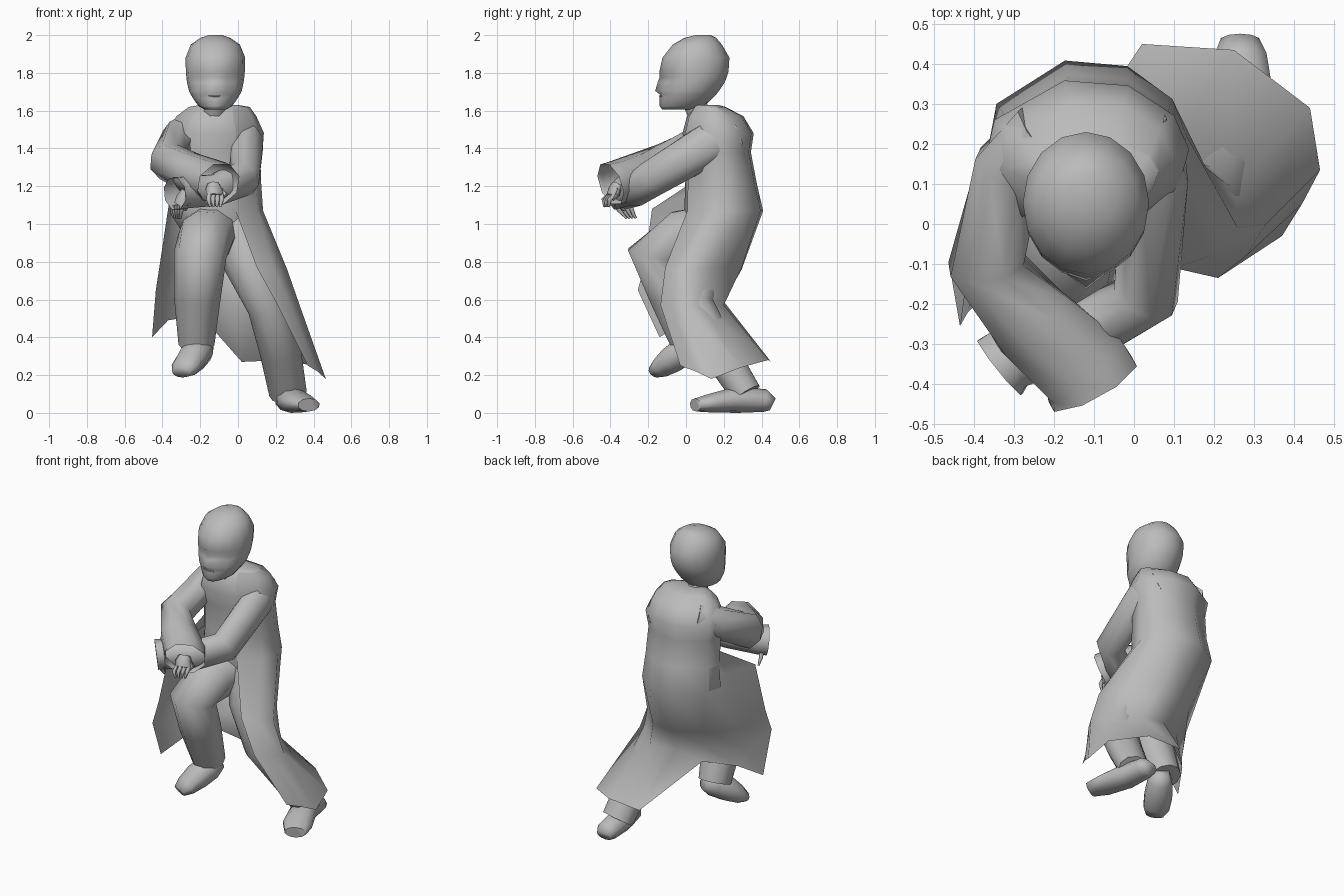
import bpy, bmesh
from math import cos, sin, radians, pi
from mathutils import Vector

old = bpy.data.objects.get("Cube")
if old:
    bpy.data.objects.remove(old, do_unlink=True)

# Plain grey used on every part
grey = bpy.data.materials.new("plain_grey")
grey.use_nodes = True
grey.diffuse_color = (0.5, 0.5, 0.5, 1)
shader = next(n for n in grey.node_tree.nodes if n.type == "BSDF_PRINCIPLED")
shader.inputs["Base Color"].default_value = grey.diffuse_color
shader.inputs["Roughness"].default_value = 0.8

UP = Vector((0, 0, 1))
SIDE = Vector((1, 0, 0))


def loft(name, rows, closed=True, caps=(True, True)):
    """Skin a list of point rows into one smooth-shaded object."""
    bm = bmesh.new()
    grid = [[bm.verts.new(p) for p in row] for row in rows]
    count = len(grid[0])
    for upper, lower in zip(grid, grid[1:]):
        for i in range(count if closed else count - 1):
            j = (i + 1) % count
            bm.faces.new((upper[i], lower[i], lower[j], upper[j]))
    if closed and caps[0]:
        bm.faces.new(grid[0])
    if closed and caps[1]:
        bm.faces.new(grid[-1][::-1])
    if closed:
        bmesh.ops.recalc_face_normals(bm, faces=bm.faces)
    mesh = bpy.data.meshes.new(name)
    bm.to_mesh(mesh)
    bm.free()
    obj = bpy.data.objects.new(name, mesh)
    bpy.context.collection.objects.link(obj)
    mesh.materials.append(grey)
    bpy.ops.object.select_all(action="DESELECT")
    obj.select_set(True)
    bpy.context.view_layer.objects.active = obj
    bpy.ops.object.shade_smooth_by_angle(angle=radians(75))


def tube(name, path, radii, reference=UP, sides=8, caps=(True, True)):
    """Limb along a path; each radius pair is (sideways, upward)."""
    points = [Vector(p) for p in path]
    rows = []
    for i, point in enumerate(points):
        before, after = points[max(i - 1, 0)], points[min(i + 1, len(points) - 1)]
        along = (after - before).normalized()
        across = along.cross(reference).normalized()
        over = across.cross(along)
        wide, tall = radii[i]
        turns = [2 * pi * (k + 0.5) / sides for k in range(sides)]
        rows.append([point + across * wide * cos(t) + over * tall * sin(t) for t in turns])
    loft(name, rows, caps=caps)


def oval(centre, size, height, angles):
    return [Vector((centre[0] + size[0] * cos(radians(a)),
                    centre[1] + size[1] * sin(radians(a)), height)) for a in angles]


# Torso: level ovals, from the collar down to the pelvis
bearings = [-65, -28, 5, 32, 66, 102, 152, 188, 232]
levels = [((-.1, .115), (.1, .06), 1.63),
          ((-.1, .125), (.16, .085), 1.62),
          ((-.115, .155), (.21, .15), 1.57),
          ((-.12, .17), (.255, .19), 1.48),
          ((-.12, .175), (.235, .17), 1.38),
          ((-.115, .185), (.235, .19), 1.22),
          ((-.12, .2), (.25, .21), 1.07)]
pelvis = ((-.1, .16), (.18, .14), .93)
loft("vest", [oval(*level, bearings + [264]) for level in levels + [pelvis]])

# Long coat: one open shell from shoulders to hem, swept over both legs
coat_rows = [oval(c, (w * 1.015, d * 1.015), z, bearings) for c, (w, d), z in levels[1:]]
coat_rows[-1][-2:] = [(-.36, .1, 1.12), (-.37, -.18, 1.08)]
skirt_hip = [(.1, -.11, .77), (.19, -.08, .76), (.26, -.01, .76), (.18, .14, .77), (.03, .295, .77),
             (-.1, .295, .76), (-.26, .19, .75), (-.4, 0, .74), (-.415, -.22, .78)]
skirt_knee = [(.21, -.135, .57), (.28, -.08, .56), (.33, 0, .56), (.25, .085, .57), (.12, .2, .57),
              (-.06, .2, .59), (-.22, .12, .62), (-.4, -.04, .58), (-.435, -.255, .65)]
skirt_hem = [(.37, -.03, .25), (.42, .05, .22), (.465, .135, .18), (.44, .29, .24), (.25, .435, .28),
             (.02, .45, .27), (-.2, .12, .52), (-.37, 0, .49), (-.455, -.14, .4)]
loft("long_coat", coat_rows + [skirt_hip, skirt_knee, skirt_hem], closed=False)

# Sleeves, folded across the front with wide open cuffs
tube("right_sleeve",
     [(-.22, .22, 1.5), (-.31, .14, 1.46), (-.37, -.1, 1.33), (-.25, -.25, 1.27),
      (-.125, -.36, 1.225), (-.103, -.4, 1.21)],
     [(.1, .1), (.095, .1), (.1, .11), (.115, .11), (.125, .115), (.128, .12)], caps=(True, False))
tube("left_sleeve",
     [(-.01, .24, 1.48), (.05, .12, 1.42), (.03, -.18, 1.24), (-.12, -.27, 1.18),
      (-.3, -.33, 1.165), (-.335, -.358, 1.16)],
     [(.1, .12), (.09, .12), (.085, .1), (.08, .09), (.088, .09), (.094, .09)], caps=(True, False))


# Hands: a palm, four fingers and a thumb
def hand(label, wrist, knuckle, tip, spread):
    wrist, knuckle, tip, spread = map(Vector, (wrist, knuckle, tip, spread))
    tube(label + "_palm", [wrist, (wrist + knuckle) / 2, knuckle],
         [(.03, .035), (.032, .05), (.022, .045)], reference=spread, sides=6)
    for i in range(4):
        shift = spread * (i - 1.5) * .024
        bend = (knuckle + tip) / 2 + shift * 1.1 + Vector((0, -.012, .01))
        tube(f"{label}_finger_{i + 1}", [knuckle + shift, bend, tip + shift * .8],
             [(.014, .014), (.013, .013), (.006, .006)], reference=spread, sides=5)
    root = (wrist + knuckle) / 2 + spread * .035
    tube(label + "_thumb", [root, root + spread * .03 + (tip - knuckle) * .4, root + (tip - knuckle) * .9],
         [(.015, .015), (.014, .014), (.006, .006)], reference=UP, sides=5)


hand("right_hand", (-.13, -.36, 1.21), (-.12, -.395, 1.15), (-.12, -.42, 1.09), (.9, .4, 0))
hand("left_hand", (-.27, -.33, 1.17), (-.315, -.33, 1.1), (-.32, -.29, 1.03), (.5, -.85, 0))

# Trouser legs: right knee raised, left leg trailing outward
tube("right_trouser_leg",
     [(-.13, .16, .97), (-.17, -.02, .93), (-.2, -.175, .84), (-.215, -.08, .62), (-.22, .02, .36)],
     [(.14, .15), (.15, .15), (.14, .14), (.12, .125), (.1, .095)], reference=SIDE, sides=10)
tube("left_trouser_leg",
     [(-.02, .15, 1), (.05, .06, .8), (.16, .03, .56), (.225, .18, .32), (.265, .32, .1)],
     [(.13, .13), (.13, .13), (.125, .11), (.1, .11), (.085, .1)], reference=SIDE, sides=10)

# Shoes
tube("right_shoe",
     [(-.17, .055, .36), (-.2, 0, .335), (-.245, -.07, .285), (-.28, -.13, .24), (-.3, -.17, .215)],
     [(.045, .05), (.075, .08), (.085, .075), (.08, .055), (.055, .032)], sides=10)
tube("left_shoe",
     [(.265, .46, .045), (.265, .42, .065), (.28, .27, .07), (.335, .13, .052), (.375, .05, .042)],
     [(.05, .035), (.07, .06), (.08, .07), (.09, .05), (.065, .035)], sides=10)

# Neck
tube("neck", [(-.13, .1, 1.52), (-.12, .03, 1.67)], [(.065, .06), (.065, .06)], reference=SIDE)

# Head: height, face y, back y, half width, nose push, eye socket depth
head_levels = [
    (1.605, -.125, .06, .055, 0, 0),
    (1.625, -.135, .1, .09, .005, 0),
    (1.665, -.13, .14, .118, .01, 0),
    (1.685, -.133, .16, .13, .005, 0),
    (1.705, -.133, .175, .14, .03, 0),
    (1.75, -.13, .205, .15, .02, .01),
    (1.775, -.128, .215, .153, .012, .018),
    (1.805, -.135, .225, .156, .006, 0),
    (1.88, -.125, .23, .158, 0, 0),
    (1.95, -.07, .19, .13, 0, 0),
    (1.985, -.01, .16, .08, 0, 0),
    (2, .05, .13, .035, 0, 0)]
head_rows = []
for z, face, back, width, nose, socket in head_levels:
    row = oval((-.12, (face + back) / 2), (width, (back - face) / 2), z, [i * 22.5 for i in range(16)])
    row[12].y -= nose
    for eye in (11, 13):
        row[eye].y += socket
    head_rows.append(row)
loft("head", head_rows)

# Mouth: a thin lip plate
tube("mouth", [(-.155, -.126, 1.675), (-.12, -.139, 1.677), (-.085, -.126, 1.675)],
     [(.004, .004), (.005, .004), (.004, .004)], sides=6)
